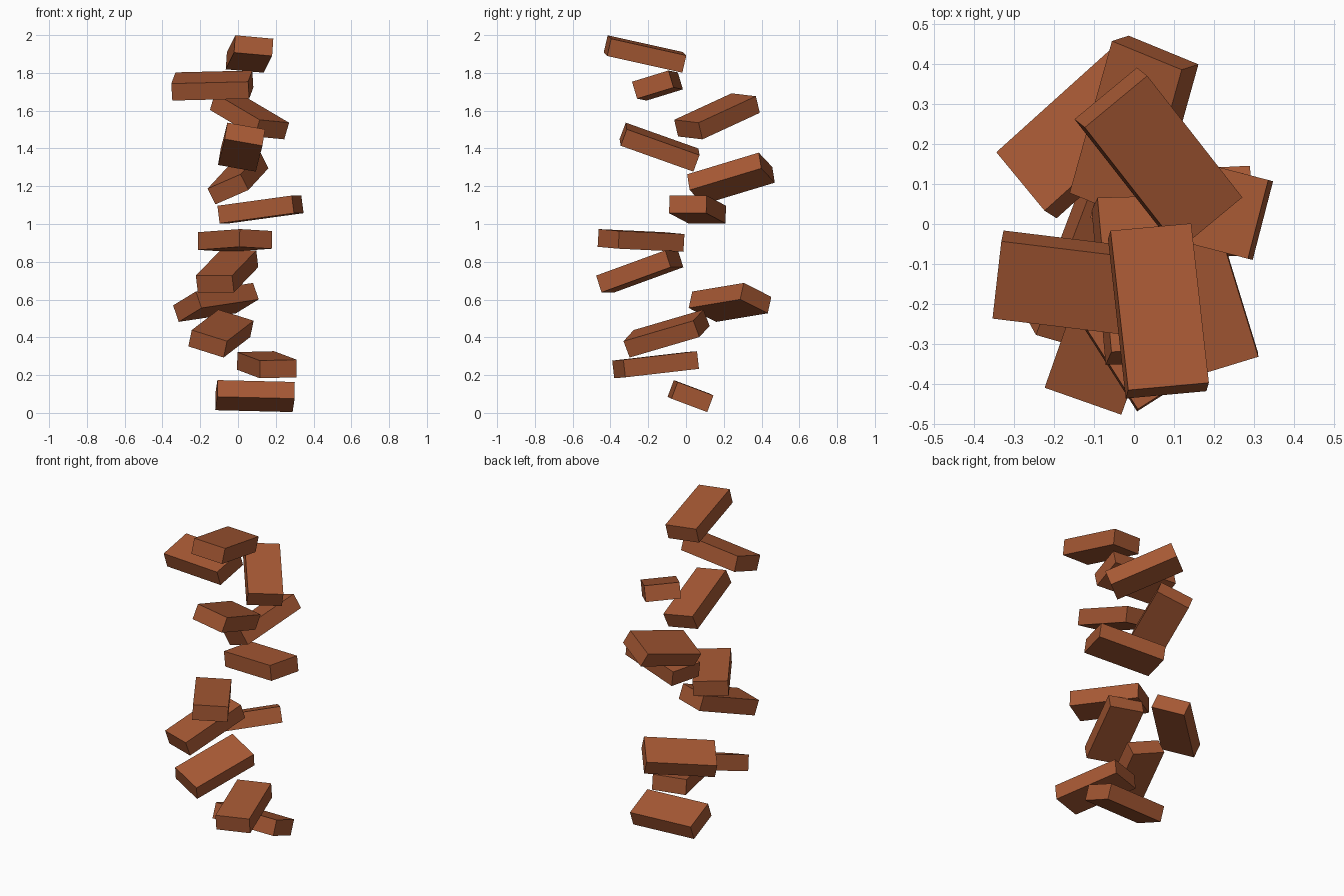
import bpy
from mathutils import Matrix, Vector

cube = bpy.data.objects.get("Cube")
if cube:
    bpy.data.objects.remove(cube, do_unlink=True)

# Brick colour
clay = bpy.data.materials.new("fired clay")
clay.use_nodes = True
colour = (0.38, 0.098, 0.034, 1)
clay.diffuse_color = colour
clay.node_tree.nodes["Principled BSDF"].inputs["Base Color"].default_value = colour

SIZE = Vector((0.41, 0.203, 0.094))  # length, width, thickness


def add_brick(name, centre, along, across):
    """Place a brick by its centre, its long direction and its width direction."""
    u = Vector(along).normalized()
    v = Vector(across)
    v = (v - u * v.dot(u)).normalized()
    turn = Matrix((u, v, u.cross(v))).transposed().to_4x4()
    bpy.ops.mesh.primitive_cube_add(size=1)
    brick = bpy.context.object
    brick.name = name
    brick.data.transform(Matrix.Diagonal(SIZE.to_4d()))
    brick.matrix_world = Matrix.Translation(centre) @ turn
    brick.data.materials.append(clay)


# Tumbling bricks, lowest first
add_brick("lowest_brick", (.09, .024, .089), (.41, .02, -.01), (-.01, .2, -.075))
add_brick("second_brick", (.153, -.161, .255), (-.12, .39, .045), (.19, .06, .005))
add_brick("third_brick", (-.09, -.103, .42), (.143, .375, .11), (.18, -.055, -.058))
add_brick("fourth_brick", (-.117, .233, .585), (.3, .27, .045), (-.13, .138, -.075))
add_brick("fifth_brick", (-.058, -.245, .749), (.13, .37, .135), (.196, -.07, 0))
add_brick("sixth_brick", (-.016, -.238, .913), (-.217, .34, -.016), (.17, .11, -.01))
add_brick("seventh_brick", (.119, .061, 1.077), (.386, -.1, .053), (.05, .195, 0))
add_brick("eighth_brick", (0, .238, 1.241), (.106, .38, .115), (.17, -.07, .074))
add_brick("ninth_brick", (.019, -.14, 1.407), (-.035, .385, -.137), (.2, .005, -.035))
add_brick("tenth_brick", (.061, .164, 1.57), (.237, -.303, -.14), (.15, .123, -.015))
add_brick("eleventh_brick", (-.136, -.151, 1.733), (.41, -.05, .01), (.025, .195, .06))
add_brick("highest_brick", (.061, -.217, 1.9), (-.045, .405, -.09), (.205, .025, -.02))
